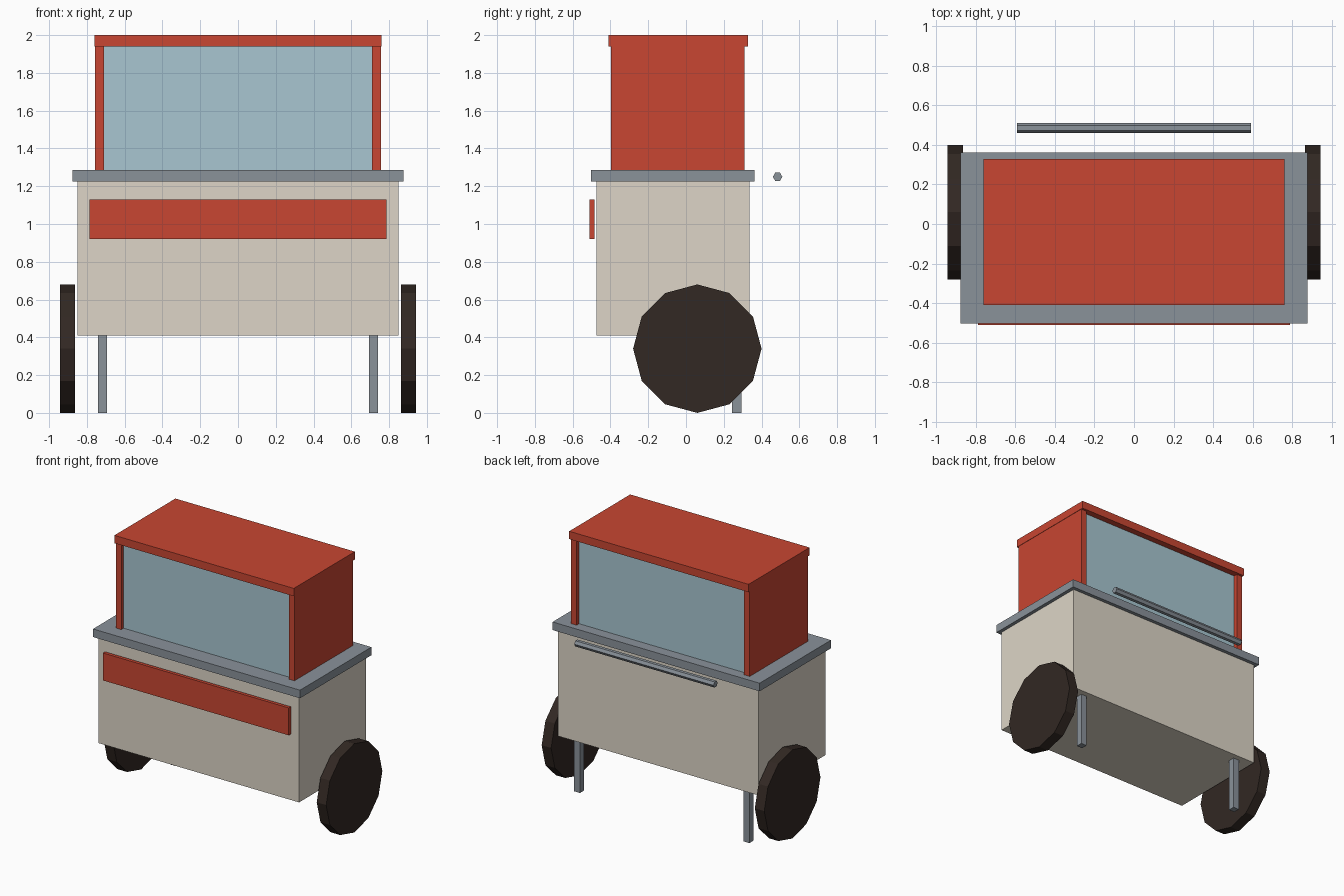
import bpy
from math import pi
from mathutils import Color

if "Cube" in bpy.data.objects:
    bpy.data.objects.remove(bpy.data.objects["Cube"])


def paint(name, r, g, b):
    c = Color((r / 255, g / 255, b / 255)).from_srgb_to_scene_linear()
    mat = bpy.data.materials.new(name)
    mat.diffuse_color = (c.r, c.g, c.b, 1)
    mat.use_nodes = True
    mat.node_tree.nodes["Principled BSDF"].inputs["Base Color"].default_value = mat.diffuse_color
    return mat


RED = paint("red_paint", 200, 70, 50)
CREAM = paint("cream_paint", 221, 213, 199)
STEEL = paint("steel", 138, 146, 154)
GLASS = paint("pale_glass", 168, 198, 209)
RUBBER = paint("dark_rubber", 50, 40, 35)


def finish(name, mat):
    obj = bpy.context.object
    obj.name = obj.data.name = name
    obj.data.materials.append(mat)
    return obj


def box(name, mat, x, y, z):
    """Box from (min, max) ranges on each axis."""
    bpy.ops.mesh.primitive_cube_add(size=1)
    obj = finish(name, mat)
    obj.location = [(a + b) / 2 for a, b in (x, y, z)]
    obj.scale = [b - a for a, b in (x, y, z)]
    return obj


def cylinder_x(name, mat, sides, radius, length, centre, roll=0.0):
    """Low-poly cylinder lying along x."""
    bpy.ops.mesh.primitive_cylinder_add(
        vertices=sides, radius=radius, depth=length,
        location=centre, rotation=(roll, pi / 2, 0))
    return finish(name, mat)


# Cart body, countertop and front band
box("body", CREAM, (-0.85, 0.85), (-0.475, 0.335), (0.41, 1.225))
box("countertop", STEEL, (-0.877, 0.877), (-0.502, 0.362), (1.225, 1.287))
box("front_band", RED, (-0.787, 0.787), (-0.51, -0.485), (0.92, 1.13))

# Display case: recessed glass and roof
box("glass_case", GLASS, (-0.71, 0.71), (-0.37, 0.28), (1.287, 1.94))
box("roof", RED, (-0.76, 0.76), (-0.41, 0.328), (1.94, 2.0))

# Mirrored side panels, rear legs and wheels
for side, s in (("left", -1), ("right", 1)):
    box(side + "_case_panel", RED, sorted((s * 0.71, s * 0.757)),
        (-0.398, 0.31), (1.287, 1.94))
    box(side + "_rear_leg", STEEL, sorted((s * 0.693, s * 0.742)),
        (0.243, 0.293), (0, 0.41))
    cylinder_x(side + "_wheel", RUBBER, 12, 0.34, 0.08, (s * 0.903, 0.06, 0.34))

# Push handle behind the counter
cylinder_x("push_handle", STEEL, 6, 0.025, 1.18, (0, 0.485, 1.25))
